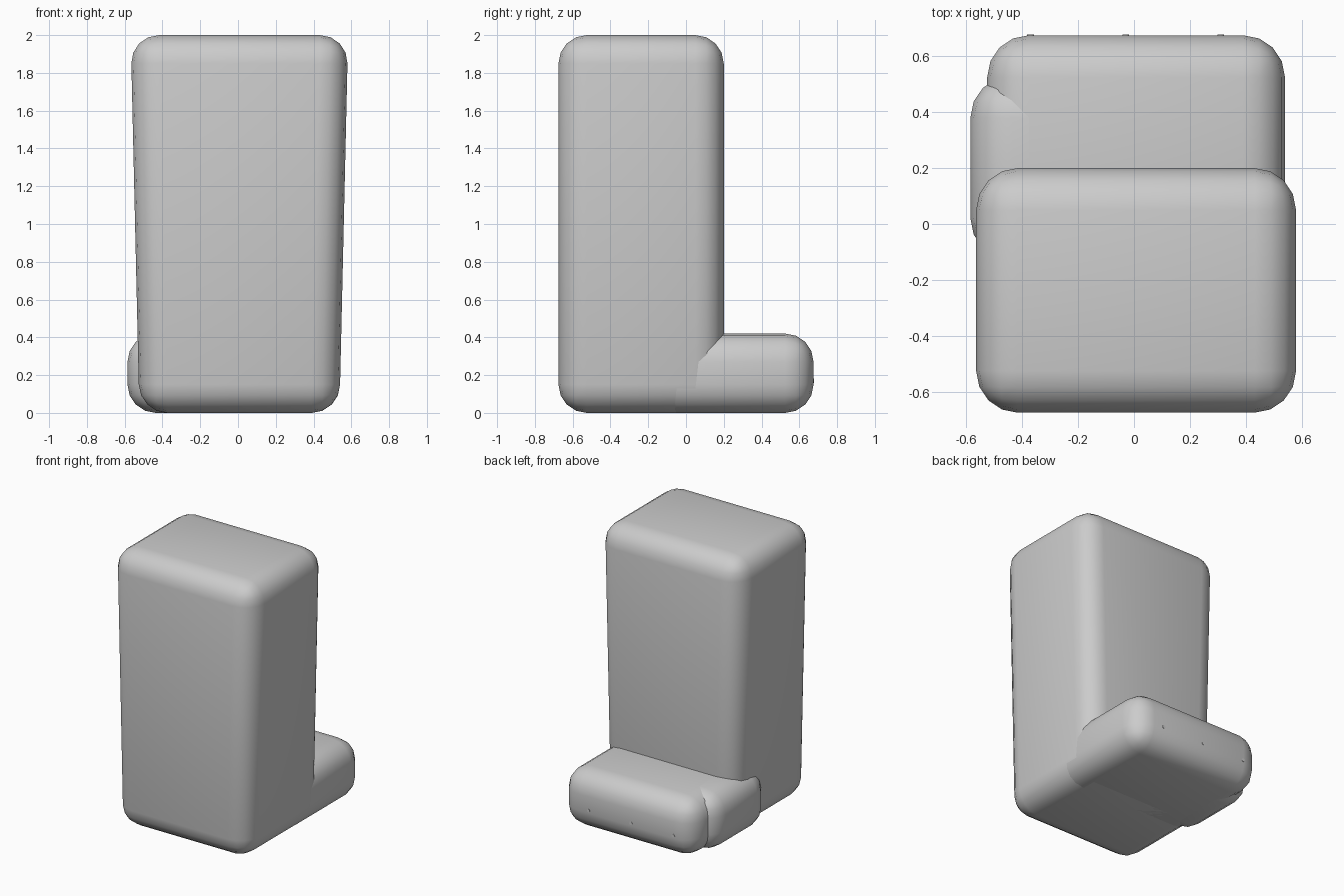
import bpy, bmesh, math
from mathutils import Matrix

if "Cube" in bpy.data.objects:
    bpy.data.objects.remove(bpy.data.objects["Cube"])


def finish(name, bm):
    mesh = bpy.data.meshes.new(name)
    bm.to_mesh(mesh)
    bm.free()
    ob = bpy.data.objects.new(name, mesh)
    bpy.context.collection.objects.link(ob)
    bpy.ops.object.select_all(action='DESELECT')
    bpy.context.view_layer.objects.active = ob
    ob.select_set(True)
    bpy.ops.object.shade_smooth_by_angle(angle=math.radians(35))
    return ob


def rounded_box(name, x_low, x_high, y, z, radius=0.15):
    """Box whose x range changes from bottom (x_low) to top (x_high)."""
    bm = bmesh.new()
    bmesh.ops.create_cube(bm, size=2)
    for v in bm.verts:
        sx, sy, sz = (int(c > 0) for c in v.co)
        v.co = ((x_high if sz else x_low)[sx], y[sy], z[sz])
    bmesh.ops.bevel(bm, geom=bm.edges[:], offset=radius, segments=4,
                    profile=0.5, affect='EDGES')
    return finish(name, bm)


# Tall body, slightly wider at the top
rounded_box("main_body", (-0.522, 0.537), (-0.568, 0.583), (-0.675, 0.2), (0, 2))

# Low foot reaching out behind the body
rounded_box("rear_base", (-0.525, 0.54), (-0.525, 0.54), (-0.2, 0.675), (0, 0.42))

# Small bulge on the left side of the foot
rounded_box("side_bulge", (-0.585, -0.1), (-0.585, -0.1), (-0.13, 0.53), (0, 0.42))

# Row of three small pins in the rear face
for i in range(3):
    bm = bmesh.new()
    place = Matrix.Translation((0.31 - 0.34 * i, 0.667, 0.17)) @ Matrix.Rotation(math.pi / 2, 4, 'X')
    bmesh.ops.create_cone(bm, cap_ends=True, segments=12, radius1=0.012,
                          radius2=0.012, depth=0.02, matrix=place)
    finish(f"rear_pin_{i + 1}", bm)
